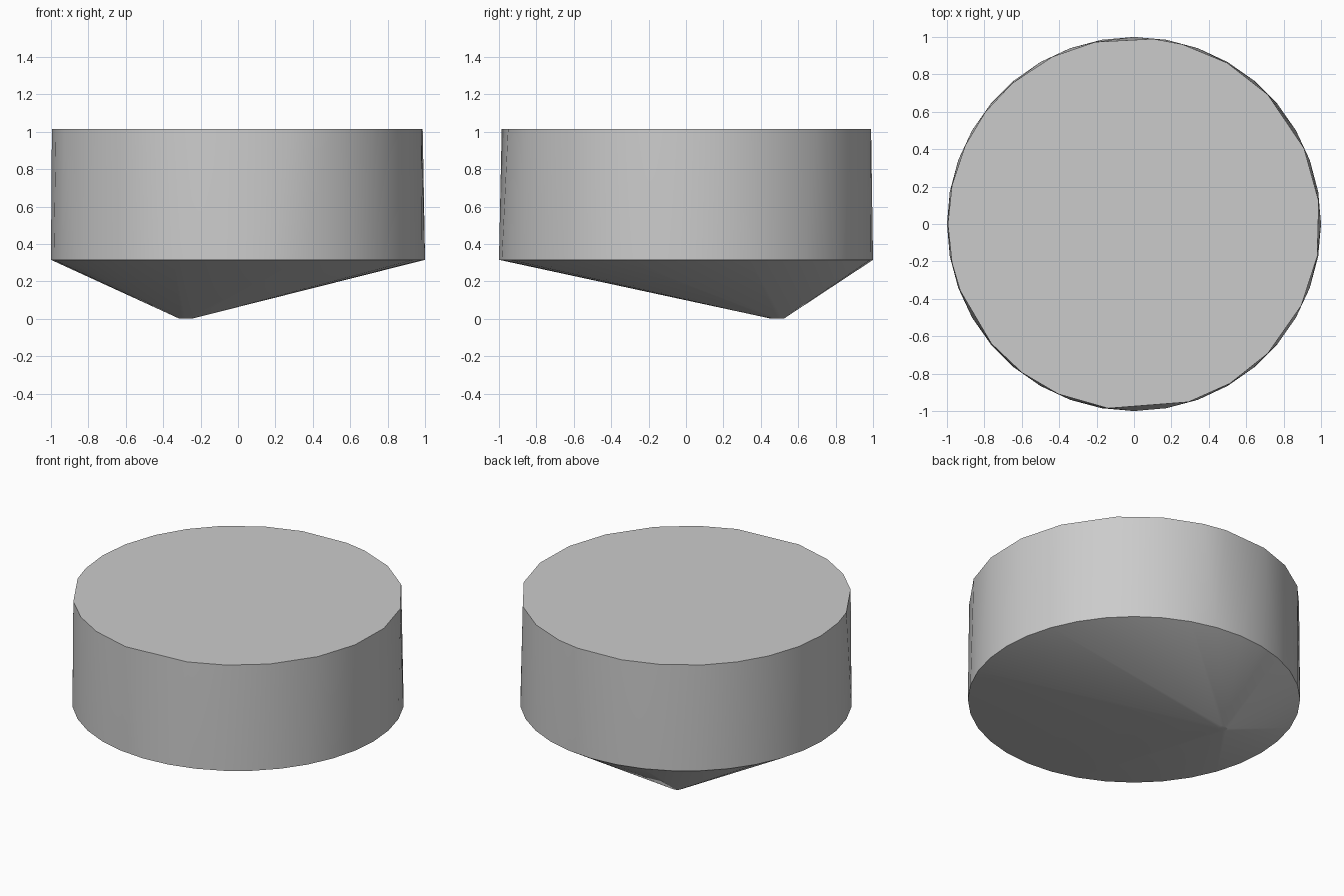
import bpy
import bmesh
from math import cos, sin, radians

if "Cube" in bpy.data.objects:
    bpy.data.objects.remove(bpy.data.objects["Cube"], do_unlink=True)


def make_material(name, value):
    mat = bpy.data.materials.new(name)
    mat.use_nodes = True
    color = (value, value, value, 1)
    mat.diffuse_color = color
    mat.node_tree.nodes["Principled BSDF"].inputs["Base Color"].default_value = color
    return mat


def add_ring(bm, angles, radius, z, center=(0, 0)):
    for angle in angles:
        a = radians(angle)
        bm.verts.new((center[0] + radius * cos(a), center[1] + radius * sin(a), z))


# Uneven top rim, rounder lower rim and a blunt, off-centre tip
top_angles = [7, 24, 44, 60, 75, 84, 102, 116, 131, 143, 155, 168,
              180, 192, 201, 220, 233, 246, 262, 287, 301, 316, 334, 350]
rim_angles = range(0, 360, 10)
tip_angles = range(0, 360, 45)

bm = bmesh.new()
add_ring(bm, top_angles, 0.995, 1.015)
add_ring(bm, rim_angles, 1.0, 0.315)
add_ring(bm, tip_angles, 0.033, 0.0, (-0.28, 0.49))

# The solid is the convex skin around the three rings
bmesh.ops.convex_hull(bm, input=bm.verts)
bmesh.ops.dissolve_limit(bm, angle_limit=radians(0.5), verts=bm.verts, edges=bm.edges)
bmesh.ops.recalc_face_normals(bm, faces=bm.faces)

mesh = bpy.data.meshes.new("pointed_drum")
bm.to_mesh(mesh)
bm.free()
drum = bpy.data.objects.new("pointed_drum", mesh)
bpy.context.collection.objects.link(drum)
mesh.materials.append(make_material("light grey", 0.6))

# Smooth wall and cone with crisp rims
bpy.ops.object.select_all(action='DESELECT')
drum.select_set(True)
bpy.context.view_layer.objects.active = drum
bpy.ops.object.shade_smooth_by_angle(angle=radians(30))
